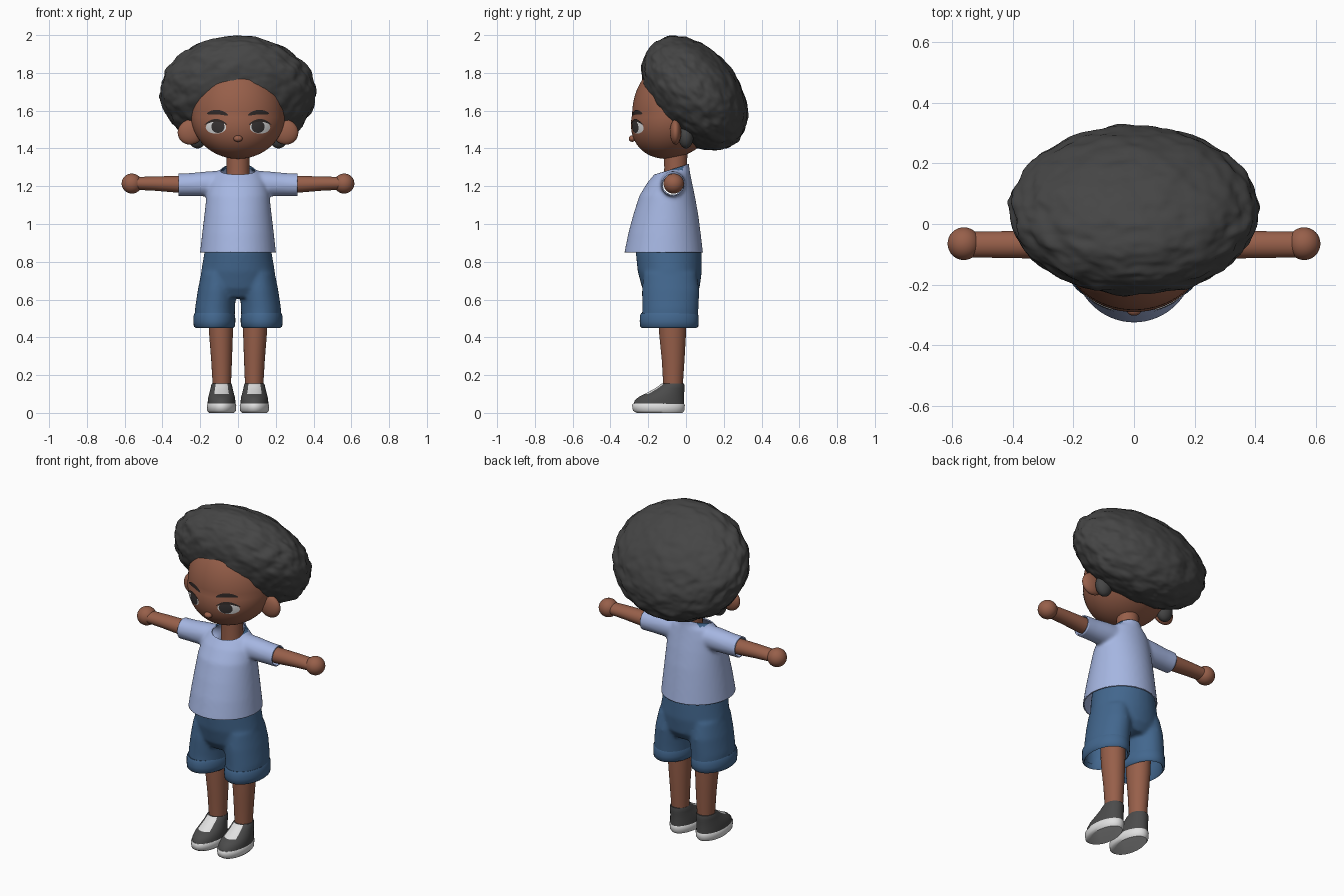
import bpy, bmesh, math
from mathutils import Vector, Matrix, noise

cube = bpy.data.objects.get("Cube")
if cube:
    bpy.data.objects.remove(cube)


def material(name, rgb):
    m = bpy.data.materials.new(name)
    m.use_nodes = True
    m.diffuse_color = (*rgb, 1)
    for n in m.node_tree.nodes:
        if n.type == 'BSDF_PRINCIPLED':
            n.inputs["Base Color"].default_value = (*rgb, 1)
            n.inputs["Roughness"].default_value = 0.8
    return m


SKIN = material("brown skin", (0.31, 0.115, 0.068))
HAIR = material("charcoal hair", (0.06, 0.06, 0.06))
SHIRT = material("pale blue cotton", (0.38, 0.47, 0.76))
DENIM = material("denim blue", (0.055, 0.135, 0.27))
SHOE = material("dark grey canvas", (0.07, 0.07, 0.07))
WHITE = material("white rubber", (0.75, 0.75, 0.75))
IRIS = material("dark iris", (0.04, 0.035, 0.035))
BROW = material("brow black", (0.03, 0.022, 0.02))


def smooth(ob, angle=50):
    bpy.ops.object.select_all(action='DESELECT')
    ob.select_set(True)
    bpy.context.view_layer.objects.active = ob
    bpy.ops.object.shade_smooth_by_angle(angle=math.radians(angle))


def finish(bm, name, *mats, fix=True):
    if fix:
        bmesh.ops.recalc_face_normals(bm, faces=bm.faces)
    me = bpy.data.meshes.new(name)
    bm.to_mesh(me)
    bm.free()
    ob = bpy.data.objects.new(name, me)
    bpy.context.scene.collection.objects.link(ob)
    for m in mats:
        me.materials.append(m)
    smooth(ob)
    return ob


def loft(bm, rings, axis='z', cap=True, loop=False, seg=40):
    """Skin ellipses given as (x, y, z, radius_a, radius_b) across an axis."""
    rows = []
    for x, y, z, a, b in rings:
        row = []
        for i in range(seg):
            t = math.tau * i / seg
            u, v = a * math.cos(t), b * math.sin(t)
            row.append(bm.verts.new((x + u, y + v, z) if axis == 'z' else (x, y + u, z + v)))
        rows.append(row)
    pairs = list(zip(rows, rows[1:])) + ([(rows[-1], rows[0])] if loop else [])
    for r, s in pairs:
        for i in range(seg):
            j = (i + 1) % seg
            bm.faces.new((r[i], r[j], s[j], s[i]))
    if cap and not loop:
        bm.faces.new(rows[0])
        bm.faces.new(rows[-1])


def blob(bm, centre, radii, tilt=0, axis='X'):
    mat = Matrix.Translation(centre) @ Matrix.Rotation(math.radians(tilt), 4, axis) @ Matrix.Diagonal((*radii, 1))
    bmesh.ops.create_uvsphere(bm, u_segments=32, v_segments=20, radius=1, matrix=mat)


def bake(ob):
    dg = bpy.context.evaluated_depsgraph_get()
    me = bpy.data.meshes.new_from_object(ob.evaluated_get(dg))
    ob.modifiers.clear()
    ob.data = me


def cloth(bm, name, cuts, *mats):
    """Fuse overlapping tubes into one garment, trim its openings, give it thickness."""
    ob = finish(bm, name)
    rm = ob.modifiers.new("fuse", 'REMESH')
    rm.mode, rm.voxel_size = 'VOXEL', 0.01
    sm = ob.modifiers.new("soften", 'SMOOTH')
    sm.factor, sm.iterations = 0.5, 8
    bake(ob)
    trimmed = bmesh.new()
    trimmed.from_mesh(ob.data)
    for co, no in cuts:
        geom = trimmed.verts[:] + trimmed.edges[:] + trimmed.faces[:]
        bmesh.ops.bisect_plane(trimmed, geom=geom, dist=1e-5, plane_co=co, plane_no=no, clear_outer=True)
    trimmed.to_mesh(ob.data)
    trimmed.free()
    ob.data.materials.clear()
    for m in mats:
        ob.data.materials.append(m)
    so = ob.modifiers.new("thickness", 'SOLIDIFY')
    so.thickness, so.offset = 0.007, -1
    smooth(ob)
    return ob


# Head: rounded skull with a fuller, forward jaw
def height(sz):
    return 1.58 + sz * (0.29 if sz > 0 else 0.235)


def head_y(x, z):
    sz = (z - 1.58) / (0.29 if z > 1.58 else 0.235)
    sy = math.sqrt(max(0, 1 - (x / 0.25) ** 2 - sz * sz))
    return -0.05 - 0.235 * sy + 0.055 * min(sz, 0)


bm = bmesh.new()
bmesh.ops.create_uvsphere(bm, u_segments=64, v_segments=48, radius=1)
for v in bm.verts:
    x, y, z = v.co
    v.co = (0.25 * x, -0.05 + 0.235 * y + 0.055 * min(z, 0), height(z))
finish(bm, "head", SKIN)

bm = bmesh.new()
blob(bm, (0, -0.285, 1.452), (0.024, 0.018, 0.017))
finish(bm, "nose", SKIN)

bm = bmesh.new()
for s in (1, -1):
    blob(bm, (s * 0.25, -0.055, 1.487), (0.07, 0.03, 0.066), s * 25, 'Y')
finish(bm, "ears", SKIN)

bm = bmesh.new()
loft(bm, [(0, -0.055, 1.2, 0.062, 0.062), (0, -0.055, 1.3, 0.06, 0.06), (0, -0.055, 1.42, 0.064, 0.064)])
finish(bm, "neck", SKIN)


# Painted face details: thin discs laid over the head surface
def face_patch(name, cx, cz, rx, rz, lift, mat, bend=0.0, slant=0.0):
    bm = bmesh.new()
    seg, rows = 28, 5
    for s in (1, -1):
        def point(r, t):
            u, w = r * math.cos(t), r * math.sin(t)
            x, z = cx + rx * u, cz + rz * w - bend * u * u + slant * u
            return bm.verts.new((s * x, head_y(x, z) - lift, z))
        mid = point(0, 0)
        grid = [[point((k + 1) / rows, math.tau * i / seg) for i in range(seg)] for k in range(rows)]
        for i in range(seg):
            j = (i + 1) % seg
            bm.faces.new((mid, grid[0][i], grid[0][j]))
            for a, b in zip(grid, grid[1:]):
                bm.faces.new((a[i], b[i], b[j], a[j]))
    bm.normal_update()
    for f in bm.faces:
        if f.normal.y > 0:
            f.normal_flip()
    finish(bm, name, mat, fix=False)


face_patch("eye_whites", 0.117, 1.512, 0.054, 0.034, 0.002, WHITE)
face_patch("irises", 0.106, 1.515, 0.035, 0.033, 0.004, IRIS)
face_patch("upper_lashes", 0.117, 1.549, 0.06, 0.007, 0.006, BROW, bend=0.024)
face_patch("eyebrows", 0.108, 1.592, 0.056, 0.012, 0.004, BROW, bend=0.012, slant=0.004)

# Hair: big tilted rounded mass with soft lumps, plus tufts behind the ears
bm = bmesh.new()
bmesh.ops.create_icosphere(bm, subdivisions=6, radius=1)
tilt = Matrix.Translation((0, 0.045, 1.692)) @ Matrix.Rotation(math.radians(39), 4, 'X')
for v in bm.verts:
    p = v.co.copy()
    p *= 1 + 0.035 * noise.noise(p * 5) + 0.012 * noise.noise(p * 11)
    v.co = tilt @ Vector((0.41 * p.x, 0.232 * p.y, 0.34 * p.z))
for s in (1, -1):
    blob(bm, (s * 0.215, 0.0, 1.465), (0.05, 0.04, 0.065))
finish(bm, "hair", HAIR)

# Shirt: flared body and short sleeves
bm = bmesh.new()
loft(bm, [(0, -0.119, 0.8, 0.207, 0.213), (0, -0.118, 0.85, 0.201, 0.208),
          (0, -0.114, 0.95, 0.19, 0.192), (0, -0.107, 1.05, 0.178, 0.172),
          (0, -0.1, 1.15, 0.167, 0.147), (0, -0.086, 1.22, 0.152, 0.118),
          (0, -0.07, 1.27, 0.125, 0.092), (0, -0.058, 1.295, 0.08, 0.076),
          (0, -0.055, 1.35, 0.07, 0.07)])
for s in (1, -1):
    loft(bm, [(s * x, -0.07, z, r, r) for x, z, r in
              ((0.03, 1.215, 0.07), (0.16, 1.213, 0.066), (0.25, 1.209, 0.061), (0.35, 1.207, 0.06))], 'x')
shirt = cloth(bm, "shirt", [((0, 0, 0.85), (0, 0, -1)), ((0.315, 0, 0), (1, 0, 0)),
                            ((-0.315, 0, 0), (-1, 0, 0)), ((0, -0.058, 1.295), (0, -0.3, 1))], SHIRT, DENIM)
for f in shirt.data.polygons:
    c = f.center
    f.material_index = int(c.z > 1.285 and abs(c.x) > 0.045 and abs(c.y + 0.055) < 0.04)

# Arms and round hands
bm = bmesh.new()
for s in (1, -1):
    loft(bm, [(s * x, -0.068, z, a, b) for x, z, a, b in
              ((0.18, 1.208, 0.046, 0.046), (0.32, 1.21, 0.046, 0.044),
               (0.44, 1.214, 0.044, 0.038), (0.56, 1.215, 0.042, 0.033))], 'x')
    blob(bm, (s * 0.562, -0.065, 1.214), (0.054, 0.054, 0.053))
finish(bm, "arms", SKIN)

# Shorts: hips blended with two wide legs
bm = bmesh.new()
loft(bm, [(0, -0.09, 0.92, 0.17, 0.165), (0, -0.092, 0.85, 0.178, 0.174),
          (0, -0.086, 0.75, 0.195, 0.17), (0, -0.08, 0.66, 0.2, 0.152), (0, -0.08, 0.61, 0.17, 0.12)])
for s in (1, -1):
    loft(bm, [(s * 0.105, -0.085, 0.74, 0.09, 0.14), (s * 0.112, -0.081, 0.65, 0.101, 0.152),
              (s * 0.122, -0.083, 0.55, 0.106, 0.149), (s * 0.125, -0.089, 0.4, 0.105, 0.149)])
cloth(bm, "shorts", [((0, 0, 0.48), (0, 0, -1))], DENIM)

# Rolled cuffs
bm = bmesh.new()
for s in (1, -1):
    loft(bm, [(s * 0.125, -0.089, z, 0.104 + d, 0.149 + d) for d, z in
              ((-0.004, 0.45), (0.005, 0.458), (0.007, 0.485), (0.006, 0.515),
               (0, 0.528), (-0.01, 0.525), (-0.01, 0.458))], loop=True)
finish(bm, "cuffs", DENIM)

# Legs
bm = bmesh.new()
for s in (1, -1):
    loft(bm, [(s * 0.092, -0.07, 0.64, 0.068, 0.075), (s * 0.09, -0.071, 0.42, 0.063, 0.071),
              (s * 0.087, -0.068, 0.28, 0.055, 0.06), (s * 0.085, -0.069, 0.1, 0.046, 0.049)])
finish(bm, "legs", SKIN)

# Shoes: pale soles, canvas uppers with a pale tongue on the instep
bm = bmesh.new()
for s in (1, -1):
    loft(bm, [(s * 0.087, -0.14, 0.0, 0.066, 0.122), (s * 0.087, -0.145, 0.012, 0.076, 0.136),
              (s * 0.087, -0.146, 0.042, 0.078, 0.14), (s * 0.087, -0.146, 0.05, 0.073, 0.134)])
finish(bm, "soles", WHITE)

bm = bmesh.new()
for s in (1, -1):
    loft(bm, [(s * 0.087, y, z, a, b) for z, y, a, b in
              ((0.04, -0.144, 0.074, 0.135), (0.065, -0.141, 0.073, 0.131), (0.085, -0.13, 0.07, 0.12),
               (0.1, -0.115, 0.066, 0.105), (0.115, -0.1, 0.062, 0.091), (0.13, -0.086, 0.058, 0.078),
               (0.145, -0.075, 0.056, 0.067), (0.155, -0.07, 0.051, 0.06))])
for f in bm.faces:
    c = f.calc_center_median()
    f.material_index = int(c.z > 0.1 and c.y < -0.12 and abs(abs(c.x) - 0.087) < 0.034)
finish(bm, "shoe_uppers", SHOE, WHITE)
